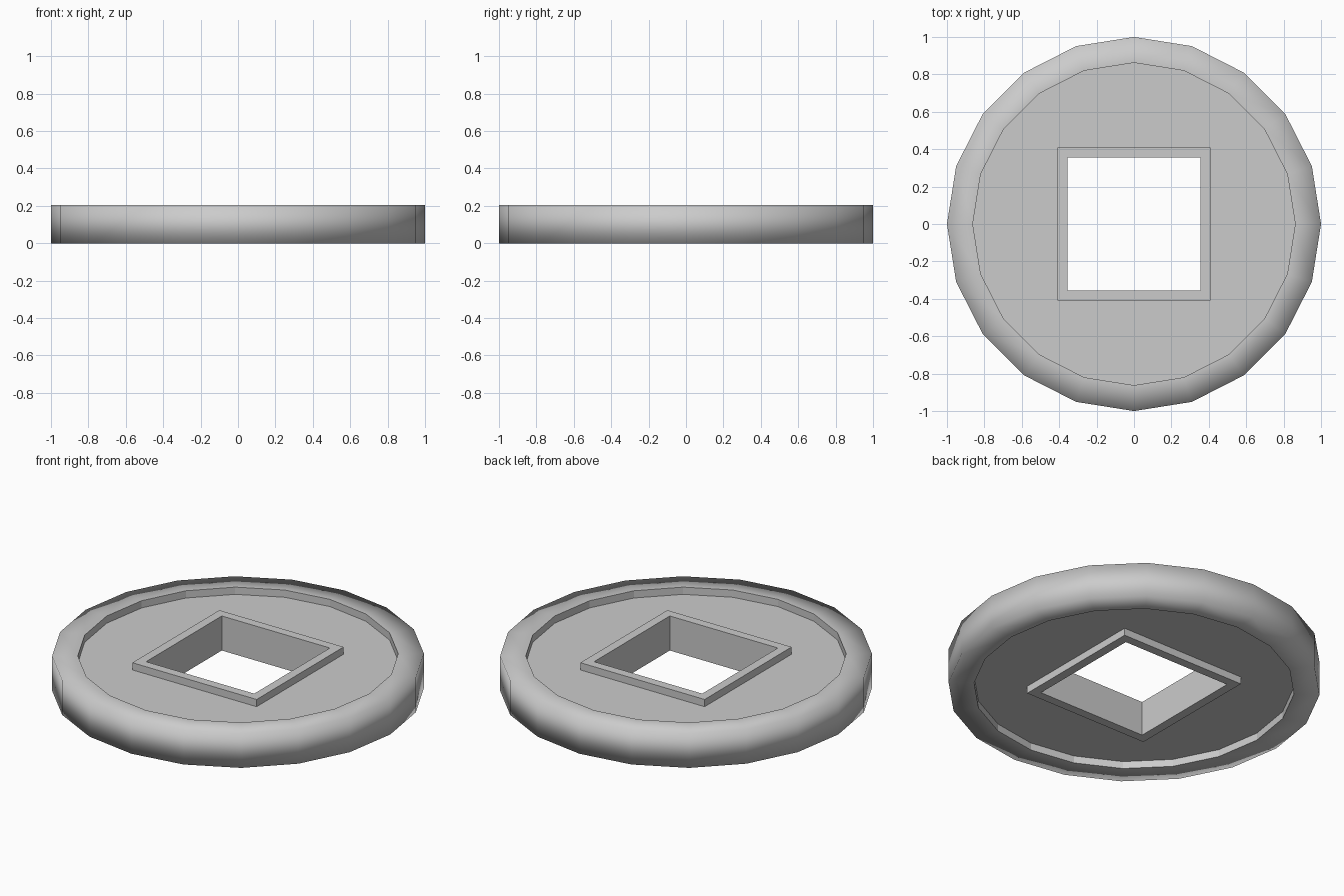
import bpy, bmesh, math

if "Cube" in bpy.data.objects:
    bpy.data.objects.remove(bpy.data.objects["Cube"])

H, FLOOR = 0.205, 0.043   # full thickness, depth of each recess
bm = bmesh.new()


def loop(n, r, z, turn=0.0):
    """Closed n-sided ring of vertices."""
    return [bm.verts.new((r * math.cos(turn + 2 * math.pi * i / n),
                          r * math.sin(turn + 2 * math.pi * i / n), z))
            for i in range(n)]


def band(a, b, smooth=False):
    """Quad strip between two equal rings."""
    n = len(a)
    for i in range(n):
        j = (i + 1) % n
        f = bm.faces.new((a[i], a[j], b[j], b[i]))
        f.smooth = smooth


def ring_edges(vs):
    return [bm.edges.get((vs[i], vs[(i + 1) % len(vs)])) for i in range(len(vs))]


outer, hole = [], []
for z, zf in ((0.0, FLOOR), (H, H - FLOOR)):
    # raised round rim and its inner step
    o = loop(20, 1.0, z)
    i = loop(20, 0.862, z)
    fl = loop(20, 0.862, zf)
    band(o, i, True)
    band(i, fl)
    # raised square rim around the hole
    q = math.pi / 4
    sf = loop(4, 0.408 * math.sqrt(2), zf, q)
    s = loop(4, 0.408 * math.sqrt(2), z, q)
    h = loop(4, 0.355 * math.sqrt(2), z, q)
    band(sf, s)
    band(s, h)
    # recessed flat field between the rims
    bmesh.ops.triangle_fill(bm, edges=ring_edges(fl) + ring_edges(sf),
                            use_beauty=True, normal=(0, 0, 1))
    outer.append(o)
    hole.append(h)

# outer wall and square hole wall
band(outer[0], outer[1], True)
band(hole[0], hole[1])
bmesh.ops.recalc_face_normals(bm, faces=bm.faces)

mesh = bpy.data.meshes.new("coin")
bm.to_mesh(mesh)
bm.free()
coin = bpy.data.objects.new("coin", mesh)
bpy.context.collection.objects.link(coin)
